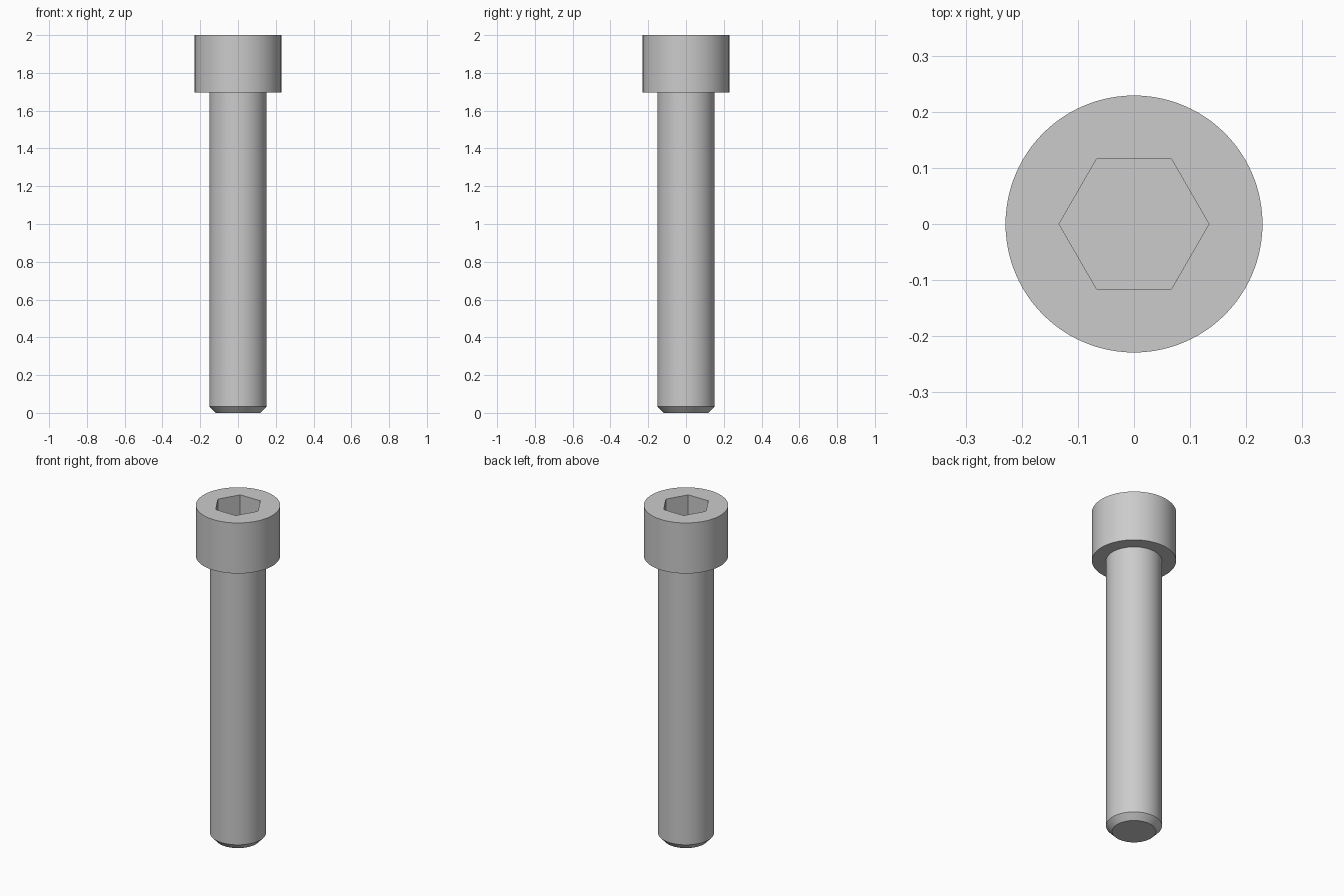
import bpy
import bmesh
from math import cos, sin, tau, radians

cube = bpy.data.objects.get("Cube")
if cube:
    bpy.data.objects.remove(cube)

SIDES = 96
HEAD_R, SHANK_R, TIP_R, HEX_R = 0.229, 0.152, 0.119, 0.1335
TOP, HEAD_Z, CHAMFER_Z, SOCKET_Z = 2.0, 1.697, 0.035, 1.84

steel = bpy.data.materials.new("steel grey")
steel.use_nodes = True
colour = (0.6, 0.6, 0.6, 1)
steel.diffuse_color = colour
steel.node_tree.nodes["Principled BSDF"].inputs["Base Color"].default_value = colour


def ring(bm, radius, z, sides=SIDES):
    return [bm.verts.new((radius * cos(tau * i / sides), radius * sin(tau * i / sides), z))
            for i in range(sides)]


def bridge(bm, low, high):
    n = len(low)
    for i in range(n):
        j = (i + 1) % n
        bm.faces.new((low[i], low[j], high[j], high[i]))


def loop_edges(bm, loop):
    return [bm.edges.get((v, loop[i - 1])) or bm.edges.new((v, loop[i - 1]))
            for i, v in enumerate(loop)]


def finish(bm, name):
    bmesh.ops.recalc_face_normals(bm, faces=bm.faces)
    mesh = bpy.data.meshes.new(name)
    bm.to_mesh(mesh)
    bm.free()
    mesh.materials.append(steel)
    obj = bpy.data.objects.new(name, mesh)
    bpy.context.collection.objects.link(obj)
    bpy.ops.object.select_all(action="DESELECT")
    obj.select_set(True)
    bpy.context.view_layer.objects.active = obj
    bpy.ops.object.shade_smooth_by_angle(angle=radians(30))
    return obj


# Shank with chamfered tip, open where it meets the head
bm = bmesh.new()
tip = ring(bm, TIP_R, 0)
shoulder = ring(bm, SHANK_R, CHAMFER_Z)
neck = ring(bm, SHANK_R, HEAD_Z)
bm.faces.new(tip)
bridge(bm, tip, shoulder)
bridge(bm, shoulder, neck)
finish(bm, "shank")

# Cylindrical head with a ring-shaped underside and a hexagonal socket
bm = bmesh.new()
inner = ring(bm, SHANK_R, HEAD_Z)
lower = ring(bm, HEAD_R, HEAD_Z)
upper = ring(bm, HEAD_R, TOP)
bridge(bm, inner, lower)
bridge(bm, lower, upper)
mouth = ring(bm, HEX_R, TOP, 6)
floor = ring(bm, HEX_R, SOCKET_Z, 6)
bridge(bm, mouth, floor)
bm.faces.new(floor)

# Flat top: each sixth of the rim fans onto its socket corner
step = SIDES // 6
for k in range(6):
    start = k * step - step // 2
    for i in range(start, start + step):
        bm.faces.new((mouth[k], upper[i % SIDES], upper[(i + 1) % SIDES]))
    bm.faces.new((mouth[k], upper[(start + step) % SIDES], mouth[(k + 1) % 6]))
finish(bm, "socket_head")
